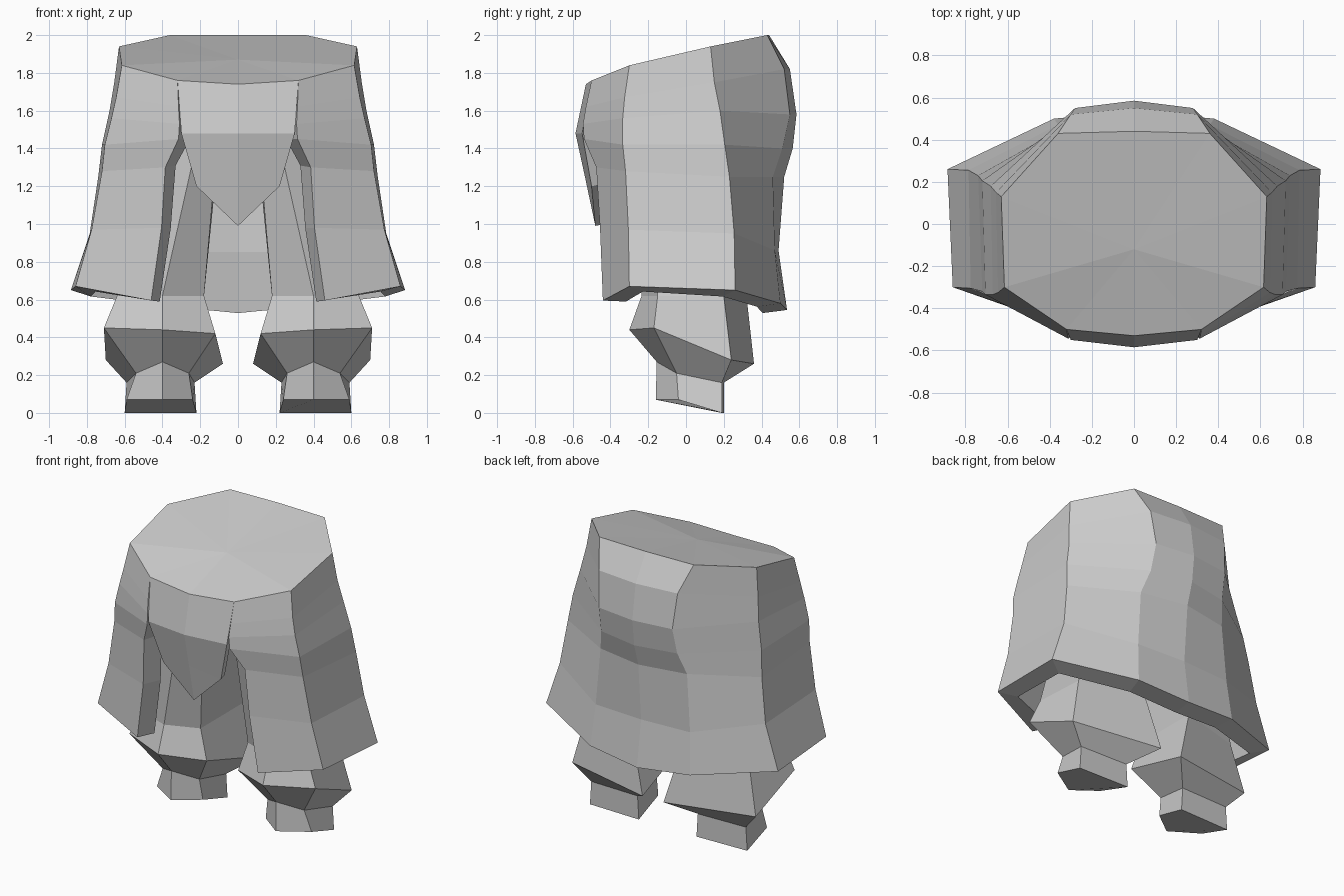
import bpy, bmesh

if "Cube" in bpy.data.objects:
    bpy.data.objects.remove(bpy.data.objects["Cube"])

grey = bpy.data.materials.new("light_grey")
grey.diffuse_color = (0.6, 0.6, 0.6, 1)
grey.use_nodes = True
grey.node_tree.nodes["Principled BSDF"].inputs["Base Color"].default_value = grey.diffuse_color


def make(name, verts, faces, mirror=True, thickness=0):
    """Flat-shaded half mesh, mirrored in x and optionally thickened inwards."""
    mesh = bpy.data.meshes.new(name)
    mesh.from_pydata(verts, [], faces)
    mesh.materials.append(grey)
    obj = bpy.data.objects.new(name, mesh)
    bpy.context.collection.objects.link(obj)
    if mirror:
        mod = obj.modifiers.new("mirror", 'MIRROR')
        mod.use_clip = True
        mod.merge_threshold = 0.001
    if thickness:
        mod = obj.modifiers.new("solidify", 'SOLIDIFY')
        mod.thickness = thickness
        mod.offset = -1
    return obj


def strips(cols, base=0):
    """Quads between neighbouring columns of equal length, facing outwards."""
    n = len(cols[0])
    return [(base + c*n + r, base + c*n + r + 1, base + (c+1)*n + r + 1, base + (c+1)*n + r)
            for c in range(len(cols) - 1) for r in range(n - 1)]


# Robe: columns from the front opening round to the centre of the back, waist to hem
robe = [
    [(.32, -.50, 1.76), (.315, -.53, 1.62), (.31, -.545, 1.53), (.315, -.54, 1.45),
     (.385, -.475, 1.30), (.405, -.455, .98), (.46, -.44, .595)],
    [(.615, -.30, 1.84), (.645, -.325, 1.67), (.67, -.335, 1.56), (.705, -.335, 1.42),
     (.72, -.32, 1.28), (.775, -.305, .97), (.86, -.30, .67)],
    [(.63, .13, 1.94), (.655, .15, 1.75), (.68, .18, 1.60), (.72, .205, 1.42),
     (.74, .23, 1.25), (.785, .255, .95), (.885, .26, .65)],
    [(.36, .43, 2.0), (.30, .52, 1.82), (.28, .55, 1.58), (.29, .51, 1.40),
     (.33, .46, 1.25), (.36, .47, .86), (.38, .50, .58)],
    [(0, .44, 2.0), (0, .55, 1.82), (0, .585, 1.58), (0, .565, 1.40),
     (0, .52, 1.25), (0, .49, .86), (0, .535, .545)],
]
n = len(robe[0])
verts = [p for col in robe for p in col]
faces = strips(robe)
# Waist cap: fan around a slightly sunken middle point
centre, front = len(verts), len(verts) + 1
verts += [(0, -.12, 1.87), (0, -.53, 1.74)]
rim = [front] + [c*n for c in range(len(robe))]
faces += [(centre, a, b) for a, b in zip(rim, rim[1:])]
make("robe", verts, faces, thickness=0.13)

# Pointed flap hanging over the front opening
flap = [
    [(0, -.53, 1.74), (0, -.585, 1.48), (0, -.535, 1.25), (0, -.48, .99)],
    [(.32, -.50, 1.76), (.30, -.55, 1.48), (.22, -.50, 1.20)],
]
make("front_flap", flap[0] + flap[1],
     [(0, 1, 5, 4), (1, 2, 6, 5), (2, 3, 6)], thickness=0.05)

# Legs: five-sided rings (front, outer front, outer back, inner back, inner front)
leg = [
    [(.22, -.32, 1.42), (.36, -.25, 1.42), (.45, .25, 1.42), (.10, .28, 1.42), (.11, -.22, 1.42)],
    [(.40, -.235, .62), (.64, -.15, .62), (.62, .20, .62), (.18, .32, .62), (.18, -.15, .62)],
    [(.40, -.30, .44), (.71, -.17, .45), (.70, .24, .28), (.08, .36, .26), (.12, -.17, .42)],
    [(.40, -.155, .27), (.54, -.05, .21), (.59, .19, .16), (.23, .20, .16), (.26, -.05, .21)],
    [(.40, -.16, .07), (.59, -.04, .07), (.60, .19, 0), (.22, .20, 0), (.24, -.04, .07)],
]
cols = [list(c) for c in zip(*leg)]
cols.append(cols[0])
legs = make("legs", [p for c in cols for p in c],
            strips(cols) + [tuple(c*5 for c in range(5)), tuple(c*5 + 4 for c in range(4, -1, -1))])
bm = bmesh.new()
bm.from_mesh(legs.data)
bmesh.ops.remove_doubles(bm, verts=bm.verts, dist=0.0001)
bmesh.ops.recalc_face_normals(bm, faces=bm.faces)
bm.to_mesh(legs.data)
bm.free()
